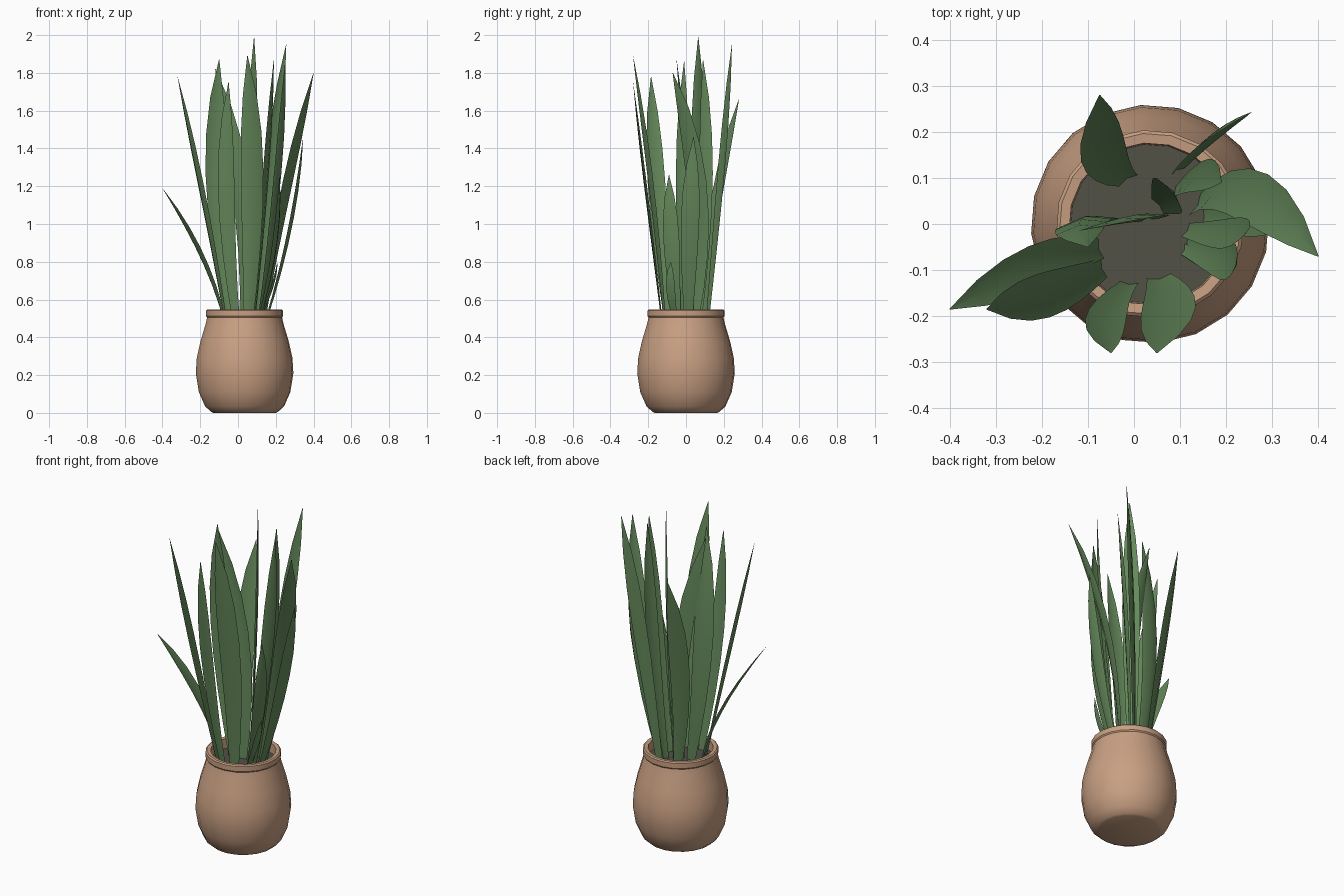
import bpy, bmesh, math
from mathutils import Vector

if "Cube" in bpy.data.objects:
    bpy.data.objects.remove(bpy.data.objects["Cube"])

CX = 0.035   # pot centre in x


def material(name, rgb):
    m = bpy.data.materials.new(name)
    m.diffuse_color = (*rgb, 1)
    m.use_nodes = True
    m.node_tree.nodes["Principled BSDF"].inputs["Base Color"].default_value = m.diffuse_color
    return m


clay = material("clay", (0.58, 0.35, 0.225))
soil_mat = material("soil", (0.085, 0.082, 0.062))
green = material("leaf green", (0.13, 0.25, 0.105))


def finish(name, bm, mat, angle):
    bmesh.ops.recalc_face_normals(bm, faces=bm.faces)
    me = bpy.data.meshes.new(name)
    bm.to_mesh(me)
    bm.free()
    me.materials.append(mat)
    ob = bpy.data.objects.new(name, me)
    bpy.context.collection.objects.link(ob)
    bpy.ops.object.select_all(action='DESELECT')
    ob.select_set(True)
    bpy.context.view_layer.objects.active = ob
    bpy.ops.object.shade_smooth_by_angle(angle=math.radians(angle))


def lathe(name, profile, mat, sides=20):
    bm = bmesh.new()
    angles = [2 * math.pi * (i + .25) / sides for i in range(sides)]
    rings = [[bm.verts.new((CX + r * math.cos(a), r * math.sin(a), z)) for a in angles]
             for r, z in profile]
    for a, b in zip(rings, rings[1:]):
        for i in range(sides):
            j = (i + 1) % sides
            bm.faces.new((a[i], a[j], b[j], b[i]))
    bm.faces.new(rings[0])          # closed bottom
    finish(name, bm, mat, 35)


# Pot with rolled rim and inner wall
lathe("pot", [(.165, 0), (.178, .006), (.21, .035), (.243, .11), (.259, .21),
              (.254, .29), (.234, .38), (.207, .47), (.199, .505),
              (.204, .512), (.204, .542), (.197, .548), (.176, .546), (.172, .46)], clay)

# Soil disc
bm = bmesh.new()
bmesh.ops.create_circle(bm, cap_ends=True, radius=0.176, segments=20)
bmesh.ops.translate(bm, verts=bm.verts, vec=(CX, 0, 0.49))
finish("soil", bm, soil_mat, 30)


def leaf(name, mx, my, tx, ty, tz, width, heading):
    """Folded blade curving from the soil through its middle to its tip."""
    p0 = Vector((CX + (mx - CX) * 0.45, my * 0.62, 0.47))   # base nearer the pot axis
    p2 = Vector((tx, ty, tz))
    pm = Vector((mx, my, (p0.z + tz) / 2))
    ctrl = 2 * pm - (p0 + p2) / 2
    w = Vector((math.cos(math.radians(heading)), math.sin(math.radians(heading)), 0))
    out = Vector((mx - CX, my, 0))
    bm = bmesh.new()
    rows = []
    steps = 7
    for i in range(steps + 1):
        t = i / steps
        c = p0 * (1 - t) ** 2 + ctrl * 2 * t * (1 - t) + p2 * t * t
        tangent = ((ctrl - p0) * (1 - t) + (p2 - ctrl) * t).normalized()
        side = (w - tangent * w.dot(tangent)).normalized()
        fold = side.cross(tangent)
        if fold.dot(out) < 0:
            fold = -fold
        # narrow foot, widest past the middle, pointed end
        h = width / 2 * max(0.02, 1.07 * (0.38 + 1.3 * t) * (1 - t ** 3))
        rows.append([bm.verts.new(c - side * h),
                     bm.verts.new(c + fold * h * 0.25),
                     bm.verts.new(c + side * h)])
    for a, b in zip(rows, rows[1:]):
        for i in range(2):
            bm.faces.new((a[i], a[i + 1], b[i + 1], b[i]))
    finish(name, bm, green, 40)


# Leaves: middle x y, tip x y z, width, heading of the blade's width in degrees
LEAVES = [
    (-.19, -.085, -.40, -.185, 1.19, .10, -74),
    (-.18, -.15, -.32, -.185, 1.78, .10, -72),
    (-.11, 0, -.10, -.05, 1.87, .12, 9),
    (.02, .01, -.12, -.015, 1.82, .10, 11),
    (-.06, -.20, -.05, -.28, 1.75, .09, -6),
    (.075, -.18, .05, -.28, 1.89, .125, 12),
    (.165, .18, .255, .243, 1.95, .08, 28),
    (.07, .06, .085, .065, 1.99, .10, -52),
    (.14, .105, .19, .09, 1.87, .08, 66),
    (.20, -.02, .25, -.01, 1.86, .08, 60),
    (.245, .065, .40, -.07, 1.80, .12, 63),
    (.27, .02, .345, .04, 1.46, .10, 81),
    (-.065, .15, -.075, .28, 1.66, .11, 32),
    (.19, -.075, .22, -.09, 1.26, .09, 73),
    (.17, -.08, .21, -.08, .80, .05, 73),
]
for n, spec in enumerate(LEAVES, 1):
    leaf(f"leaf_{n}", *spec)
